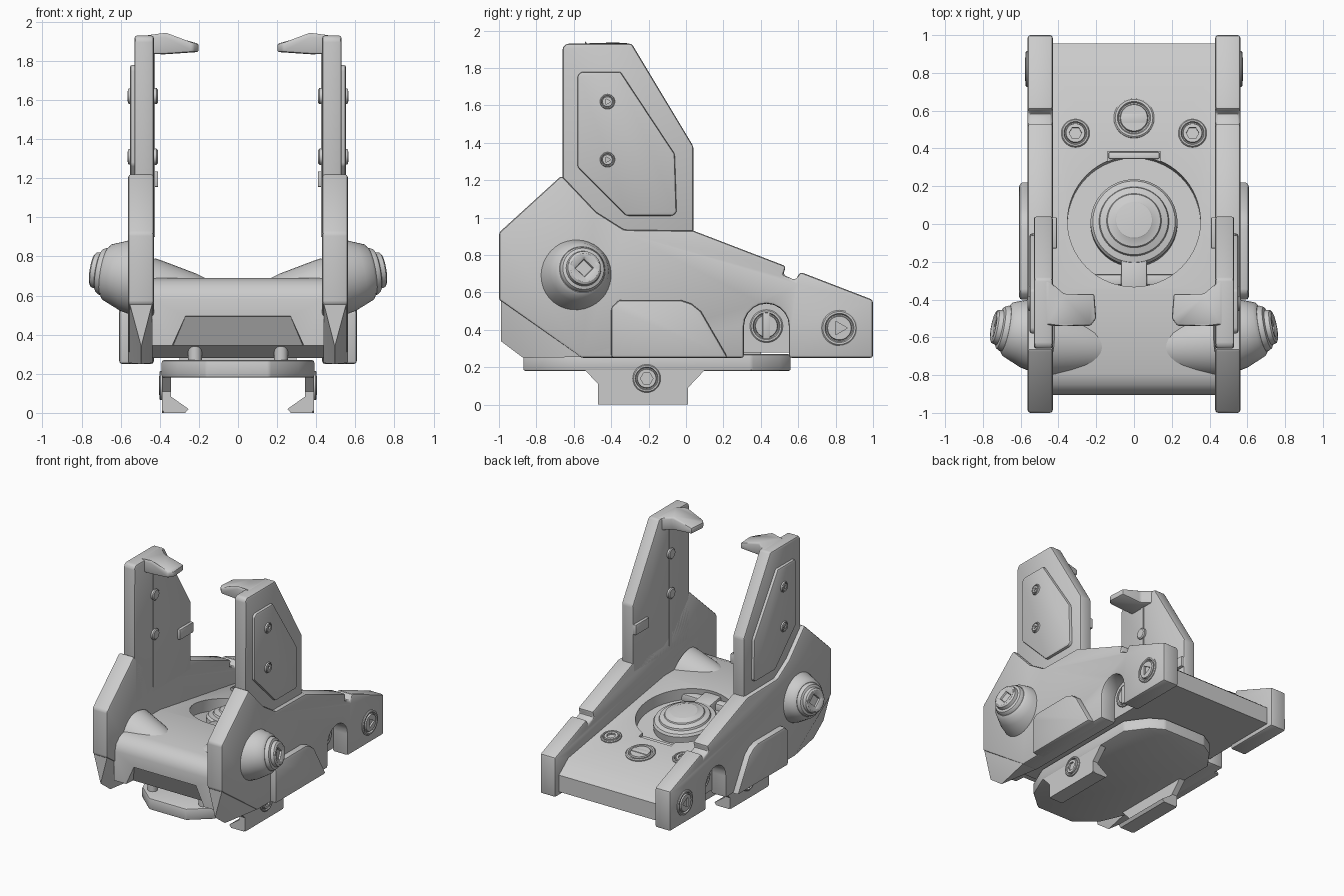
import bpy, bmesh
from math import radians, pi, cos, sin
from mathutils import Vector

if "Cube" in bpy.data.objects:
    bpy.data.objects.remove(bpy.data.objects["Cube"])


def deck_z(y):
    return 0.69 - 0.16 * (y + 0.35)


def finish(name, bm, mirror=False):
    bmesh.ops.recalc_face_normals(bm, faces=bm.faces[:])
    me = bpy.data.meshes.new(name)
    bm.to_mesh(me)
    bm.free()
    ob = bpy.data.objects.new(name, me)
    bpy.context.collection.objects.link(ob)
    smooth(ob)
    if mirror:
        ob.modifiers.new("mirror", 'MIRROR')
    return ob


def smooth(ob):
    for p in ob.data.polygons:
        p.use_smooth = True
    ob.data.set_sharp_from_angle(angle=radians(32))


def bevel_sharp(bm, width, segs=2):
    edges = [e for e in bm.edges if len(e.link_faces) == 2 and e.calc_face_angle(0) > radians(28)]
    bmesh.ops.bevel(bm, geom=edges, offset=width, segments=segs, profile=0.5,
                    affect='EDGES', clamp_overlap=True)


def prism(name, pts, axis, a, b, bevel=0.0, mirror=False, shape=None):
    """Extrude a 2D outline along an axis from a to b; shape() may move each corner."""
    place = {'X': lambda p, t: (t, p[0], p[1]),
             'Y': lambda p, t: (p[0], t, p[1]),
             'Z': lambda p, t: (p[0], p[1], t)}[axis]
    bm = bmesh.new()
    lo = [bm.verts.new(place(p, a)) for p in pts]
    hi = [bm.verts.new(place(p, b)) for p in pts]
    bm.faces.new(lo)
    bm.faces.new(hi)
    for i in range(len(pts)):
        j = (i + 1) % len(pts)
        bm.faces.new((lo[i], lo[j], hi[j], hi[i]))
    if shape:
        for v in bm.verts:
            shape(v.co)
    bmesh.ops.recalc_face_normals(bm, faces=bm.faces[:])
    if bevel:
        bevel_sharp(bm, bevel)
    return finish(name, bm, mirror)


def hull(name, pts, mirror=False):
    bm = bmesh.new()
    for p in pts:
        bm.verts.new(p)
    bmesh.ops.convex_hull(bm, input=bm.verts[:])
    return finish(name, bm, mirror)


def rect(x0, x1, y0, y1):
    return [(x0, y0), (x1, y0), (x1, y1), (x0, y1)]


def lathe(name, prof, origin, direction, mirror=False, seg=36):
    """Revolve (radius, height[, polygon sides]) rings round a direction."""
    q = Vector(direction).to_track_quat('Z', 'Y')
    bm = bmesh.new()
    rings = []
    for r, h, *n in prof:
        ring = []
        for i in range(seg):
            t = 2 * pi * i / seg
            k = r
            if n:
                w = 2 * pi / n[0]
                k = r * cos(w / 2) / cos(t % w - w / 2)
            ring.append(bm.verts.new(q @ Vector((k * cos(t), k * sin(t), h)) + Vector(origin)))
        rings.append(ring)
    for r0, r1 in zip(rings, rings[1:]):
        for i in range(seg):
            j = (i + 1) % seg
            bm.faces.new((r0[i], r0[j], r1[j], r1[i]))
    bm.faces.new(rings[0])
    bm.faces.new(rings[-1])
    return finish(name, bm, mirror)


def screw(name, r, origin, direction, sides=None, mirror=False):
    prof = [(r, -.02), (r, .008), (.93 * r, .014), (.82 * r, .014), (.76 * r, .003),
            (.7 * r, .003), (.66 * r, .016)]
    if sides:
        prof += [(.45 * r, .016, sides), (.45 * r, .003, sides)]
    return lathe(name, prof, origin, direction, mirror)


def cut(ob, cutter):
    m = ob.modifiers.new("cut", 'BOOLEAN')
    m.operation, m.solver, m.object = 'DIFFERENCE', 'EXACT', cutter
    bpy.context.view_layer.objects.active = ob
    bpy.ops.object.modifier_apply(modifier=m.name)
    bpy.data.objects.remove(cutter)
    smooth(ob)


# Side plates with the rear arch and sight notch, and pointed lower front corner
arch = [(.43 + .12 * cos(t), .42 + .12 * sin(t)) for t in [pi * i / 10 for i in range(11)]]
plate = [(-1, .56), (-1, .92), (-.665, 1.225), (-.48, 1.03), (-.33, .935), (.04, .93),
         (.535, .74), (.52, .695), (.585, .665), (.61, .71), (1, .56), (1, .25),
         (.55, .25)] + arch + [(.31, .25), (-.56, .25)]
prism("side_plate", plate, 'X', .43, .563, .015, True)
hull("plate_front_corner", [(x, y, z) for x in (.436, .557) for y, z in ((-.99, .57), (-.56, .255), (-.56, .57))]
     + [(.495, -.99, .34), (.495, -.87, .25)], True)

# Upright arms, raised panels, and hooks
arm = [(-.66, .85), (-.66, 1.91), (-.64, 1.93), (-.29, 1.93), (.04, 1.38), (.04, .85)]
prism("upright_arm", arm, 'X', .43, .53, .025, True)
panel = [(-.58, 1.27), (-.58, 1.76), (-.56, 1.78), (-.35, 1.78), (-.06, 1.34), (-.05, 1.03),
         (-.07, 1.01), (-.32, 1.01)]
prism("arm_panel", panel, 'X', .50, .552, .012, True)


def hook_slope(co):
    if co.x < .3:
        co.z = 1.89 if co.z > 1.9 else 1.845


hook = [(.47, -.29), (.44, -.31), (.37, -.37), (.21, -.37), (.2, -.5), (.23, -.54), (.37, -.54), (.47, -.54)]
prism("arm_hook", hook, 'Z', 1.835, 1.932, .012, True, hook_slope)
for z in (1.31, 1.62):
    screw("panel_screw", .04, (.548, -.42, z), (1, 0, 0), 3, True)
    lathe("arm_inner_bolt", [(.042, -.02), (.042, .014), (.034, .02)], (.43, -.42, z), (-1, 0, 0), True, 18)
prism("arm_inner_strip", rect(-.435, -.405, .9, 1.84), 'X', .425, .44, 0, True)
prism("arm_inner_bar", rect(-.13, .035, 1.155, 1.235), 'X', .408, .44, .006, True)

# Outer skirts
skirt = [(-.4, .25), (-.4, .52), (-.36, .56), (-.03, .56), (.03, .54), (.08, .5), (.225, .25)]
prism("side_skirt", skirt, 'X', .5, .608, .016, True)

# Sloped deck with round well and undercut front
deck_profile = [(-.9, .345), (-.905, .58), (-.89, .63), (-.85, .67), (-.79, .69), (-.35, .69),
                (.84, deck_z(.84)), (.955, .41), (.955, .28), (-.7, .28), (-.78, .345)]
deck = prism("deck", deck_profile, 'X', -.44, .44)
cut(deck, hull("undercut", [(x, -.95, .3) for x in (-.36, .36)] + [(x, -.95, .52) for x in (-.26, .26)]
               + [(x, -.895, .49) for x in (-.27, .27)] + [(x, -.8, .3) for x in (-.35, .35)]))
N = (0, .16, 1)
cut(deck, lathe("well", [(.352, -.09), (.352, .3)], (0, .015, deck_z(.015)), N, seg=64))
cut(deck, prism("well_tab", rect(-.14, .14, .28, .385), 'Z', .55, .8))

# Stepped dome in the well, with its post and cross bar
lathe("well_dome", [(.23, -.12), (.23, -.035), (.218, -.018), (.185, -.01), (.18, .004), (.145, .018),
                    (.14, .026), (.1, .036), (.095, .04), (.04, .045)],
      (0, .015, deck_z(.015)), N, seg=64)


def on_deck(co):
    co.z += deck_z(co.y)


prism("dome_post", rect(-.07, .07, -.34, -.18), 'Z', -.12, -.02, .012, shape=on_deck)
prism("well_cross_bar", rect(-.26, .26, -.325, -.265), 'Z', -.12, -.04, .015, shape=on_deck)
prism("well_catch", rect(-.135, .135, .345, .38), 'Z', -.12, -.01, .008, shape=on_deck)

# Deck screws
screw("deck_hex_screw", .075, (.31, .48, deck_z(.48)), N, 6, True)
screw("deck_slot_screw", .107, (0, .56, deck_z(.56)), N)
prism("deck_screw_slot", rect(-.07, .07, .537, .583), 'Z', 0, .021, .004, shape=on_deck)

# Side screws in the arch and at the rear
screw("arch_screw", .088, (.44, .43, .42), (1, 0, 0), None, True)
prism("arch_screw_slot", rect(.41, .45, .35, .49), 'X', .44, .463, .004, True)
screw("rear_screw", .095, (.56, .82, .41), (1, 0, 0), 3, True)

# Conical bosses with tilted knobs outside and bulges inside
axis = Vector((1, .2, .17)).normalized()
lathe("knob_boss", [(.2, -.06), (.185, .02), (.165, .07), (.145, .12), (.125, .135)],
      (.55, -.58, .70), axis, True)
lathe("knob_cap", [(.122, .08), (.122, .145), (.112, .162), (.095, .168), (.09, .192), (.078, .2),
                   (.06, .2), (.05, .19, 4), (.045, .178, 4)], (.55, -.58, .70), axis, True)
for s in (-1, 1):
    c = Vector((.55, -.58, .70)) + axis * .185
    prism("knob_rib", rect(c.y + s * .07 - .012, c.y + s * .07 + .012, c.z - .03, c.z + .03),
          'X', c.x - .03, c.x + .012 - s * .012, .004, True)
lathe("inner_bulge", [(.185, -.02), (.18, .02), (.15, .2), (.12, .31), (.07, .35)],
      (.44, -.635, .605), (-1, -.08, -.2), True)

# Base mount: chamfered plate, posts, clamp rails and bolts
outline = [(.39, .35), (.28, .5), (.18, .56), (-.18, .56), (-.28, .5), (-.39, .35),
           (-.39, -.55), (-.31, -.74), (-.16, -.85), (.16, -.85), (.31, -.74), (.39, -.55)]
outline = [(x, -.87 if y == -.85 else y) for x, y in outline]
prism("base_plate", outline, 'Z', .18, .27, .012)
prism("base_riser", rect(-.3, .3, -.45, .4), 'Z', .26, .3)
lathe("base_post", [(.035, 0), (.035, .13)], (.22, -.74, .25), (0, 0, 1), True, 20)
rail = [(-.54, .185), (-.47, .11), (-.47, .01), (-.46, 0), (0, 0), (.01, .01), (.01, .09), (.1, .185)]
prism("clamp_wall", rail, 'X', .342, .388, 0, True)
foot = [(.38, 0), (.27, 0), (.253, .02), (.345, .085), (.38, .085)]
prism("clamp_foot", foot, 'Y', -.47, .01, 0, True)
screw("clamp_bolt", .075, (.388, -.21, .14), (1, 0, 0), 6, True)
